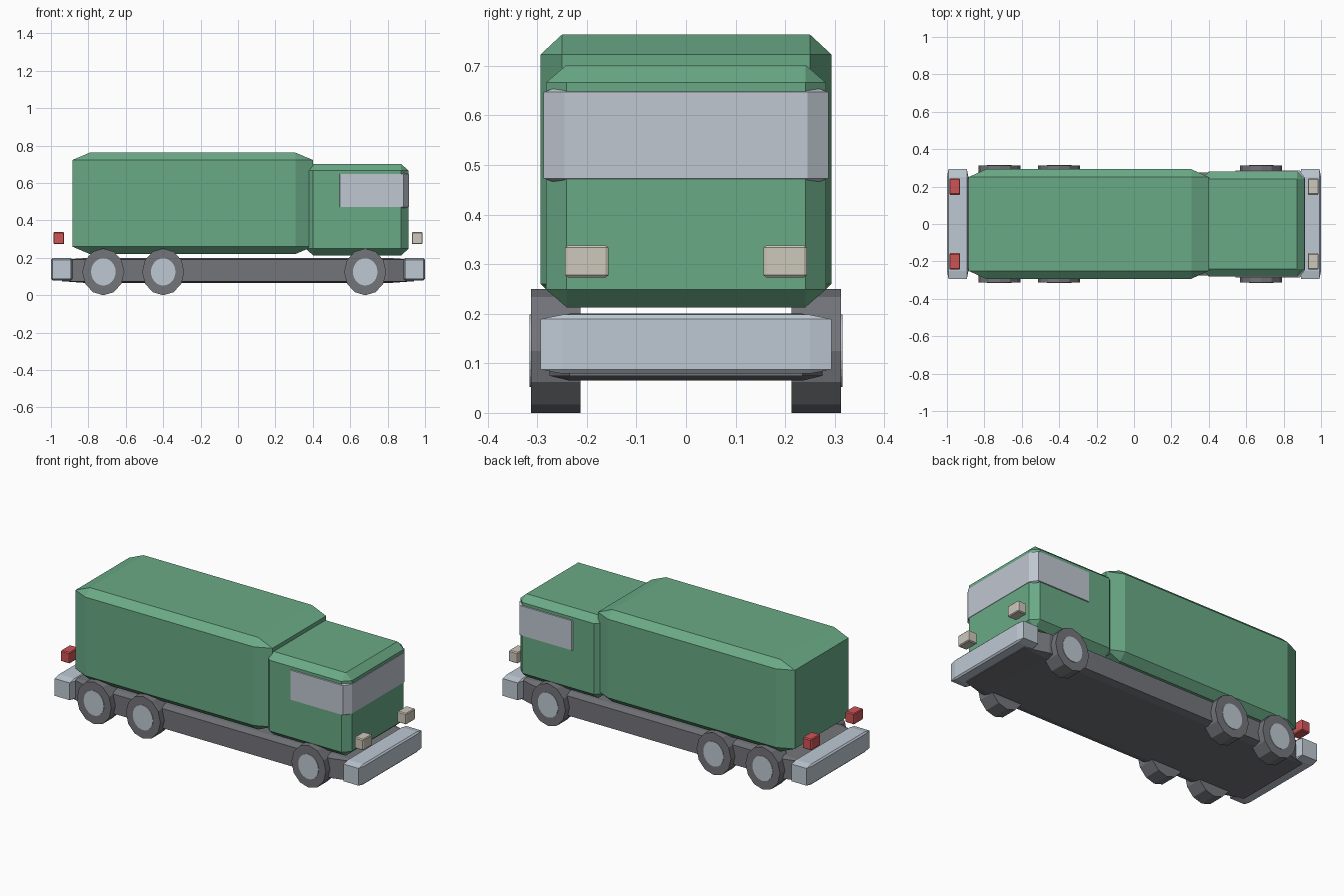
import bpy
import bmesh
import math
from mathutils import Matrix, Vector

cube = bpy.data.objects.get("Cube")
if cube:
    bpy.data.objects.remove(cube, do_unlink=True)


def material(name, rgb):
    """Flat colour given as 0-255 display values, stored as linear."""
    def linear(c):
        c /= 255
        return c / 12.92 if c <= 0.04045 else ((c + 0.055) / 1.055) ** 2.4
    colour = (*[linear(c) for c in rgb], 1)
    mat = bpy.data.materials.new(name)
    mat.use_nodes = True
    mat.diffuse_color = colour
    bsdf = next(n for n in mat.node_tree.nodes if n.type == 'BSDF_PRINCIPLED')
    bsdf.inputs["Base Color"].default_value = colour
    return mat


GREEN = material("body green", (106, 170, 134))
GLASS = material("window grey", (192, 199, 209))
METAL = material("pale metal", (190, 201, 211))
DARK = material("dark grey", (116, 117, 122))
RED = material("tail light red", (206, 84, 86))
CREAM = material("head light cream", (206, 200, 187))


def add_object(name, bm, mat):
    mesh = bpy.data.meshes.new(name)
    bm.to_mesh(mesh)
    bm.free()
    mesh.materials.append(mat)
    obj = bpy.data.objects.new(name, mesh)
    bpy.context.collection.objects.link(obj)
    return obj


def chamfer_box(name, low, high, mat):
    """Box whose chamfer is stretched along with its sides."""
    low, high = Vector(low), Vector(high)
    bm = bmesh.new()
    bmesh.ops.create_cube(bm, size=1)
    bmesh.ops.bevel(bm, geom=bm.edges[:], offset=0.073, segments=1,
                    affect='EDGES', profile=0.5)
    bmesh.ops.scale(bm, vec=high - low, verts=bm.verts)
    bmesh.ops.translate(bm, vec=(low + high) / 2, verts=bm.verts)
    return add_object(name, bm, mat)


def disc(name, x, y_in, y_out, radius, sides, mat):
    """Slightly narrow upright disc lying between two y values."""
    bm = bmesh.new()
    bmesh.ops.create_cone(bm, cap_ends=True, segments=sides, radius1=radius,
                          radius2=radius, depth=abs(y_out - y_in))
    bmesh.ops.rotate(bm, verts=bm.verts, matrix=Matrix.Rotation(math.pi / 2, 3, 'X'))
    bmesh.ops.scale(bm, vec=(0.9, 1, 1), verts=bm.verts)
    bmesh.ops.translate(bm, vec=(x, (y_in + y_out) / 2, 0.125), verts=bm.verts)
    return add_object(name, bm, mat)


# Chassis, cargo body, cab and wraparound window
chamfer_box("chassis", (-0.94, -0.275, 0.065), (0.94, 0.275, 0.2), DARK)
chamfer_box("cargo_body", (-0.885, -0.293, 0.22), (0.4, 0.293, 0.763), GREEN)
chamfer_box("cab", (0.362, -0.282, 0.213), (0.912, 0.282, 0.702), GREEN)
chamfer_box("cab_window", (0.516, -0.287, 0.458), (0.914, 0.287, 0.662), GLASS)

# Bumpers and lights at both ends
for end, sign, lamp in (("cab", 1, CREAM), ("tail", -1, RED)):
    x_in, x_out = sorted((sign * 0.885, sign))
    chamfer_box(end + "_bumper", (x_in, -0.293, 0.079), (x_out, 0.293, 0.198), METAL)
    for side, y in (("front", -0.2), ("back", 0.2)):
        x = sign * 0.958
        chamfer_box(f"{end}_light_{side}", (x - 0.029, y - 0.044, 0.273),
                    (x + 0.029, y + 0.044, 0.338), lamp)

# Wheels with hubs, three on each side
for axle, x in (("tail", -0.72), ("middle", -0.4), ("cab", 0.68)):
    for side, s in (("front", -1), ("back", 1)):
        disc(f"{axle}_wheel_{side}", x, s * 0.213, s * 0.313, 0.125, 12, DARK)
        disc(f"{axle}_hub_{side}", x, s * 0.3, s * 0.316, 0.073, 24, METAL)
